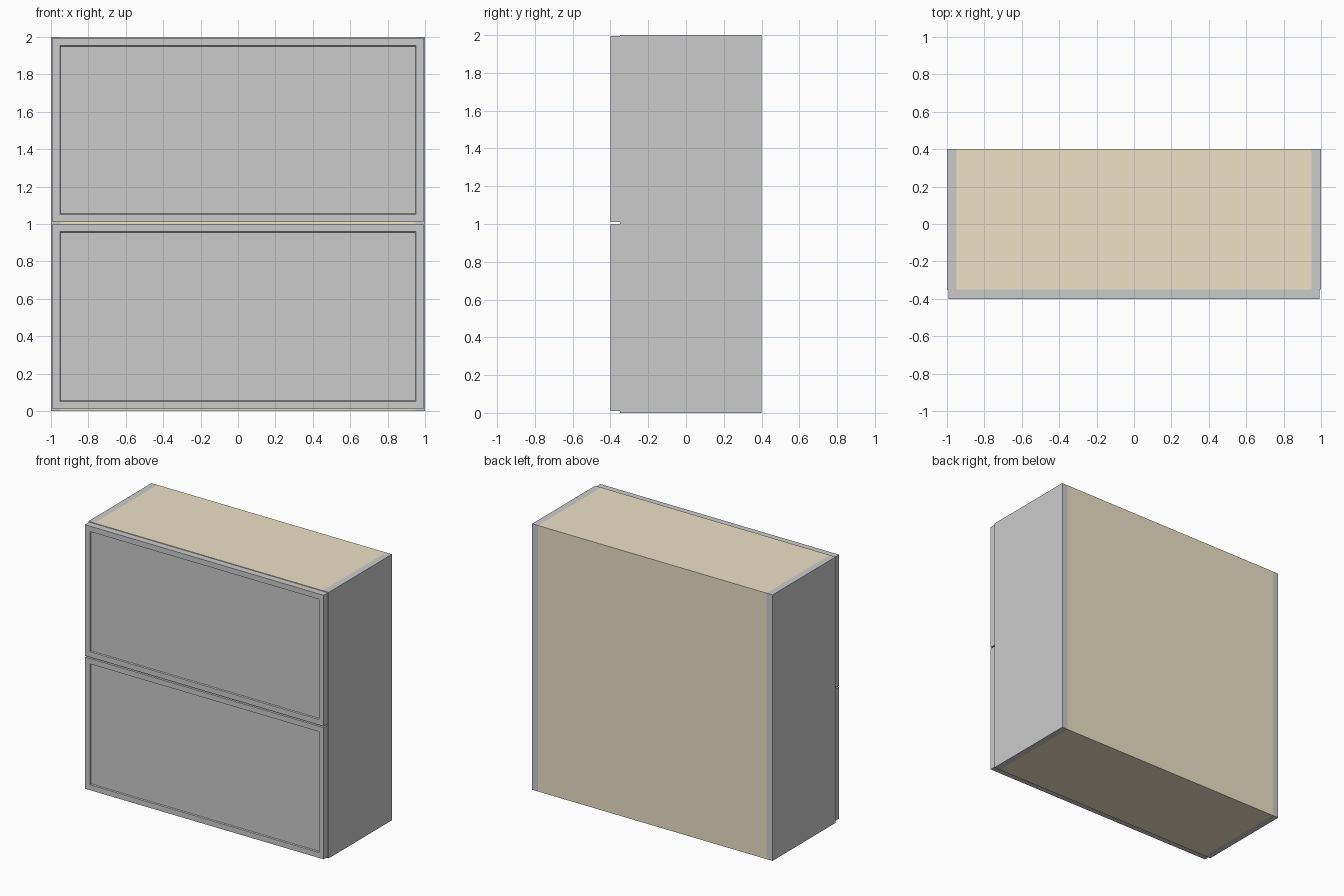
import bpy, bmesh

if "Cube" in bpy.data.objects:
    bpy.data.objects.remove(bpy.data.objects["Cube"])

wood = bpy.data.materials.new("tan_board")
wood.diffuse_color = (0.85, 0.76, 0.57, 1)
wood.use_nodes = True
wood.node_tree.nodes["Principled BSDF"].inputs["Base Color"].default_value = wood.diffuse_color


def new_object(name, bm, mat=None):
    mesh = bpy.data.meshes.new(name)
    bm.to_mesh(mesh)
    bm.free()
    obj = bpy.data.objects.new(name, mesh)
    bpy.context.collection.objects.link(obj)
    if mat:
        mesh.materials.append(mat)
    return obj


def box(lo, hi):
    bm = bmesh.new()
    bmesh.ops.create_cube(bm, size=1)
    for v in bm.verts:
        v.co = [lo[i] if v.co[i] < 0 else hi[i] for i in range(3)]
    bm.normal_update()
    return bm


# Grey side panels
for side, x in (("left", -1.0), ("right", 0.95)):
    new_object(side + "_side_panel", box((x, -0.35, 0), (x + 0.05, 0.4, 2)))

# Tan carcass boards between the sides
for name, z in (("bottom_board", 0), ("middle_shelf", 0.975), ("top_board", 1.95)):
    new_object(name, box((-0.95, -0.35, z), (0.95, 0.35, z + 0.05)), wood)
new_object("back_board", box((-0.95, 0.35, 0), (0.95, 0.4, 2)), wood)

# Two flat fronts, each with a shallow recessed panel
for name, z0, z1 in (("lower_front", 0.01, 1.0), ("upper_front", 1.01, 1.995)):
    bm = box((-0.993, -0.4, z0), (0.993, -0.35, z1))
    face = min(bm.faces, key=lambda f: f.calc_center_median().y)
    bmesh.ops.inset_region(bm, faces=[face], thickness=0.058)
    bmesh.ops.inset_region(bm, faces=[face], thickness=0.006, depth=-0.008)
    new_object(name, bm)
